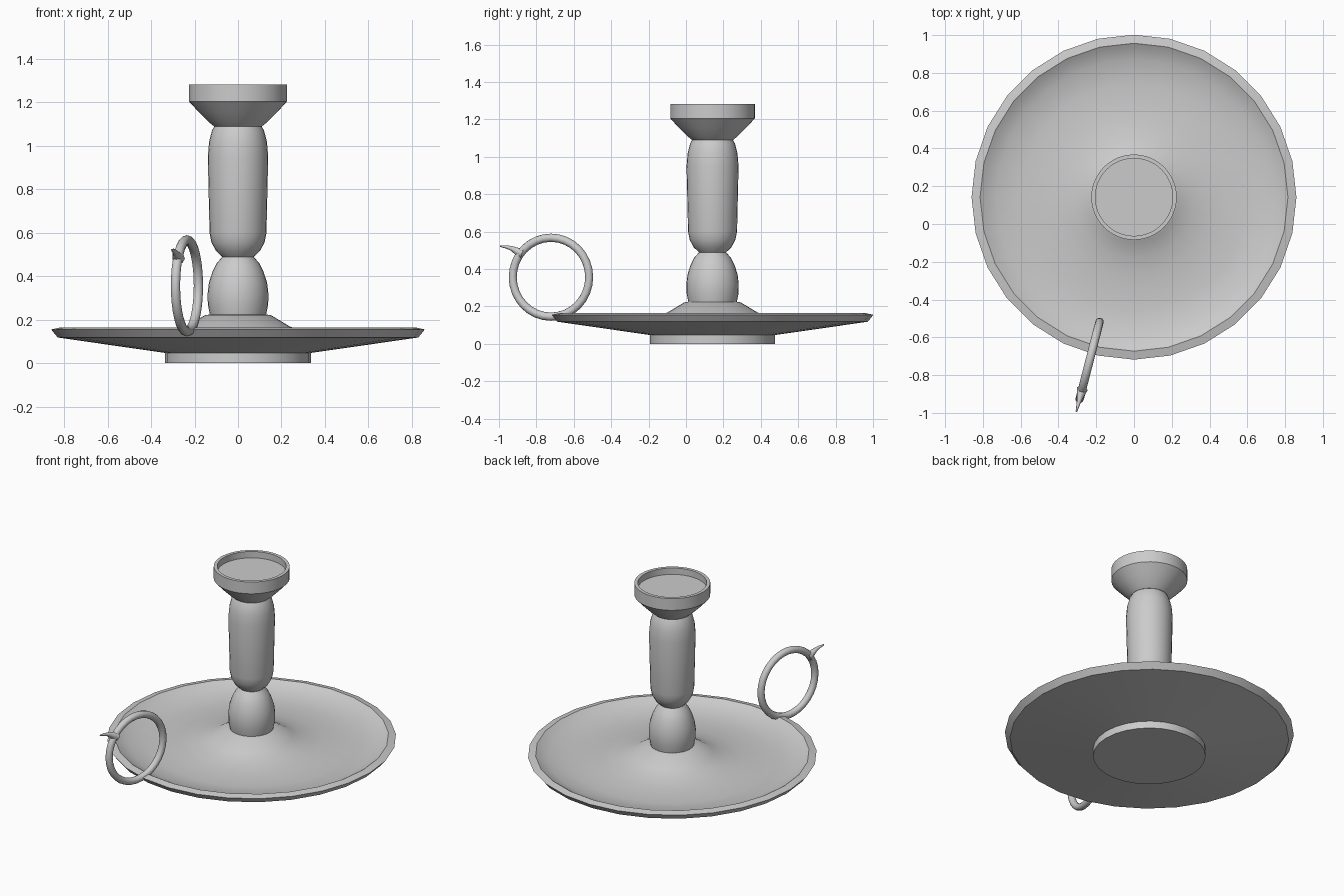
import bpy, bmesh, math
from mathutils import Vector

if "Cube" in bpy.data.objects:
    bpy.data.objects.remove(bpy.data.objects["Cube"])

CY = 0.142  # the dish axis sits behind the origin


def smooth(obj, angle):
    bpy.ops.object.select_all(action='DESELECT')
    obj.select_set(True)
    bpy.context.view_layer.objects.active = obj
    bpy.ops.object.shade_smooth_by_angle(angle=math.radians(angle))


def lathe(name, profile, sides, angle=35):
    """Closed solid of revolution; profile is (radius, z) from bottom to top."""
    bm = bmesh.new()
    rings = []
    for r, z in profile:
        rings.append([bm.verts.new((r * math.cos(2 * math.pi * i / sides),
                                    r * math.sin(2 * math.pi * i / sides) + CY, z))
                      for i in range(sides)])
    for a, b in zip(rings, rings[1:]):
        for i in range(sides):
            j = (i + 1) % sides
            bm.faces.new((a[i], a[j], b[j], b[i]))
    bm.faces.new(rings[0][::-1])
    bm.faces.new(rings[-1])
    bmesh.ops.recalc_face_normals(bm, faces=bm.faces)
    mesh = bpy.data.meshes.new(name)
    bm.to_mesh(mesh)
    bm.free()
    obj = bpy.data.objects.new(name, mesh)
    bpy.context.collection.objects.link(obj)
    smooth(obj, angle)
    return obj


# Dish with foot, upturned rim and raised centre
lathe("dish", [(0.335, 0), (0.335, 0.047), (0.83, 0.118), (0.86, 0.155),
               (0.815, 0.165), (0.79, 0.15), (0.73, 0.125), (0.60, 0.11),
               (0.42, 0.122), (0.32, 0.14), (0.24, 0.168), (0.15, 0.222), (0.10, 0.225)], 28)

# Turned stem: bulb and tapered column
lathe("stem_bulb", [(0.125, 0.20), (0.13, 0.225), (0.139, 0.27), (0.14, 0.32), (0.134, 0.37),
                    (0.118, 0.42), (0.098, 0.46), (0.07, 0.492)], 28)
lathe("stem_column", [(0.07, 0.487), (0.10, 0.515), (0.122, 0.555), (0.131, 0.60),
                      (0.139, 0.95), (0.133, 1.02), (0.12, 1.07), (0.105, 1.097)], 28)

# Candle cup with recessed floor
lathe("candle_cup", [(0.11, 1.09), (0.135, 1.11), (0.18, 1.155), (0.226, 1.205),
                     (0.226, 1.282), (0.205, 1.282), (0.205, 1.24)], 48)

# Ring handle standing in a vertical plane that passes through the dish axis
centre = Vector((-0.235, -0.722, 0.356))
out = Vector((-0.25, -0.968, 0)).normalized()
bpy.ops.mesh.primitive_torus_add(major_segments=32, minor_segments=12,
                                 major_radius=0.211, minor_radius=0.022,
                                 location=centre,
                                 rotation=(math.pi / 2, 0, math.atan2(out.y, out.x)))
ring = bpy.context.object
ring.name = "ring_handle"
smooth(ring, 60)

# Thumb spur: tapered tail curving off the ring
path = [(0.155, 0.125, 0.030), (0.185, 0.137, 0.021), (0.215, 0.153, 0.013),
        (0.245, 0.162, 0.009), (0.281, 0.166, 0.004)]
curve = bpy.data.curves.new("thumb_spur", 'CURVE')
curve.dimensions = '3D'
curve.bevel_depth = 1.0
curve.bevel_resolution = 2
curve.use_fill_caps = True
spline = curve.splines.new('POLY')
spline.points.add(len(path) - 1)
for p, (d, h, r) in zip(spline.points, path):
    p.co = (*(centre + out * d + Vector((0, 0, h))), 1)
    p.radius = r
spur = bpy.data.objects.new("thumb_spur", curve)
bpy.context.collection.objects.link(spur)
bpy.ops.object.select_all(action='DESELECT')
spur.select_set(True)
bpy.context.view_layer.objects.active = spur
bpy.ops.object.convert(target='MESH')
smooth(bpy.context.object, 60)
